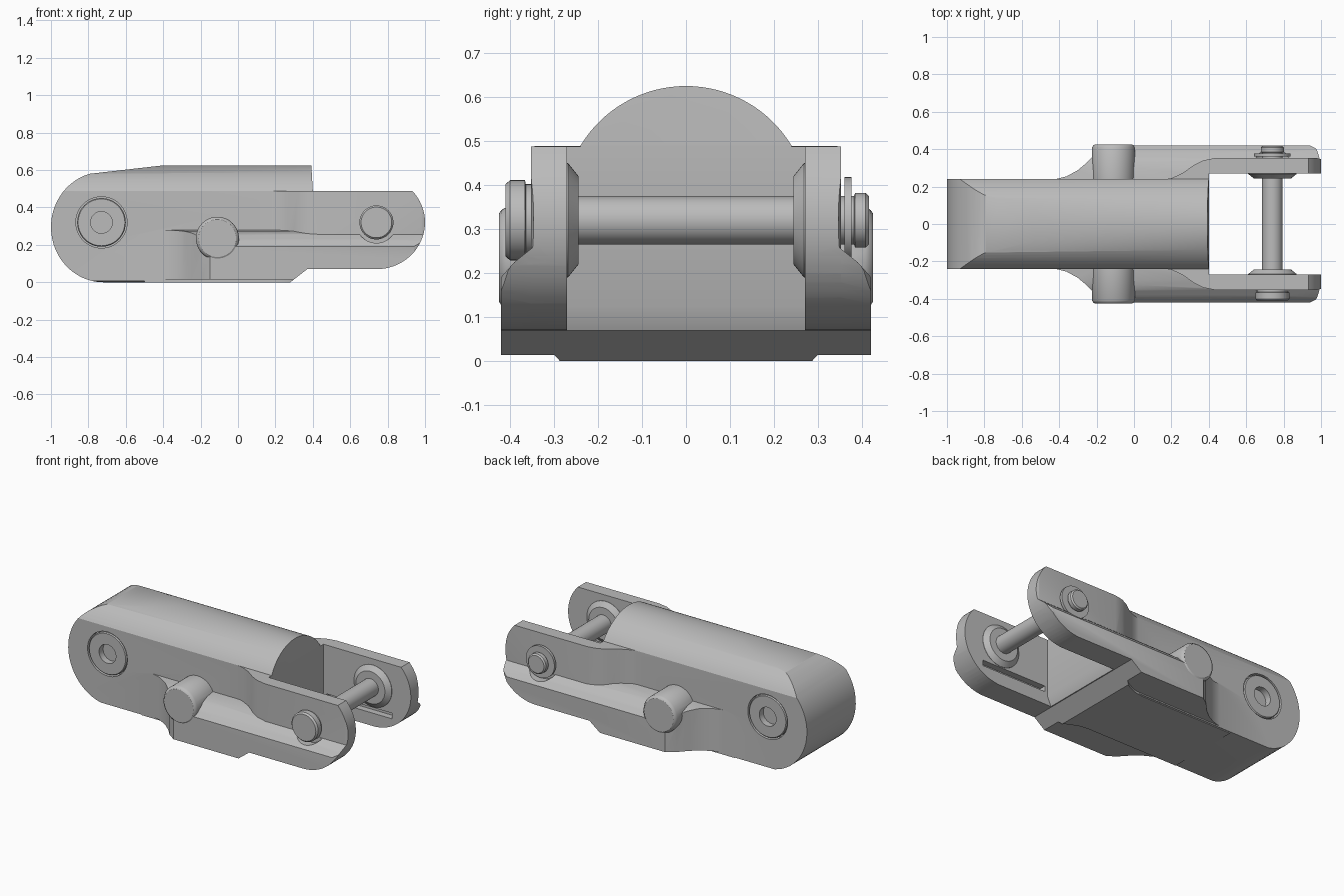
import bpy, bmesh, math
from mathutils import Vector

if "Cube" in bpy.data.objects:
    bpy.data.objects.remove(bpy.data.objects["Cube"])

steel = bpy.data.materials.new("plain grey steel")
steel.use_nodes = True
GREY = (0.5, 0.5, 0.5, 1)
steel.diffuse_color = GREY
steel.node_tree.nodes["Principled BSDF"].inputs["Base Color"].default_value = GREY


def prism(name, pts, axis, lo, hi):
    """Extrude a 2D outline along the given axis."""
    place = {"x": lambda p, t: (t, p[0], p[1]),
             "y": lambda p, t: (p[0], t, p[1]),
             "z": lambda p, t: (p[0], p[1], t)}[axis]
    bm = bmesh.new()
    face = bm.faces.new([bm.verts.new(place(p, lo)) for p in pts])
    new = bmesh.ops.extrude_face_region(bm, geom=[face])["geom"]
    shift = Vector(place((0, 0), hi - lo))
    bmesh.ops.translate(bm, vec=shift, verts=[v for v in new if isinstance(v, bmesh.types.BMVert)])
    bmesh.ops.recalc_face_normals(bm, faces=bm.faces)
    return finish(name, bm)


def lathe(name, x, z, rings, n=48):
    """Closed turned solid around a y-parallel axis; rings are (y, radius)."""
    bm = bmesh.new()
    loops = [[bm.verts.new((x + r * math.cos(2 * math.pi * i / n), y, z + r * math.sin(2 * math.pi * i / n)))
              for i in range(n)] for y, r in rings]
    for a, b in zip(loops, loops[1:]):
        for i in range(n):
            bm.faces.new((a[i], a[(i + 1) % n], b[(i + 1) % n], b[i]))
    bm.faces.new(loops[0])
    bm.faces.new(loops[-1])
    bmesh.ops.recalc_face_normals(bm, faces=bm.faces)
    return finish(name, bm)


def finish(name, bm):
    mesh = bpy.data.meshes.new(name)
    bm.to_mesh(mesh)
    bm.free()
    mesh.materials.append(steel)
    obj = bpy.data.objects.new(name, mesh)
    bpy.context.collection.objects.link(obj)
    return obj


def activate(obj):
    bpy.ops.object.select_all(action="DESELECT")
    obj.select_set(True)
    bpy.context.view_layer.objects.active = obj


def combine(obj, other, operation):
    mod = obj.modifiers.new("combine", "BOOLEAN")
    mod.operation, mod.object, mod.solver = operation, other, "EXACT"
    activate(obj)
    bpy.ops.object.modifier_apply(modifier=mod.name)
    bpy.data.objects.remove(other)


def arc(cx, cz, rx, rz, start, end, n):
    angles = [math.radians(start + (end - start) * i / n) for i in range(n + 1)]
    return [(cx + rx * math.cos(a), cz + rz * math.sin(a)) for a in angles]


def mirrored(half):
    """Complete a symmetric yz section from its +y half."""
    return half + [(-y, z) for y, z in reversed(half)]


def mirrored_plan(half):
    return half + [(x, -y) for x, y in reversed(half)]


PIN_X, PIN_Z = 0.74, 0.32
BUSH_X = -0.73

# Side silhouettes: rounded nose block and the full link with fork end
nose = arc(-0.72, 0.295, 0.28, 0.295, 105, 270, 28)
block_side = nose + [(0.28, 0), (0.37, 0.07), (0.42, 0.07), (0.4, 0.49), (0.392, 0.625), (-0.4, 0.625)]
fork_side = [(-0.72, 0), (0.28, 0), (0.37, 0.07)] + arc(PIN_X, PIN_Z, 0.26, 0.25, 270, 402, 26) + [(-0.72, 0.49)]

# Arched central block
body = prism("link_body", block_side, "y", -0.5, 0.5)
arch = arc(0, 0.345, 0.28, 0.28, 31, 149, 32)
combine(body, prism("arch", [(-0.24, 0.006), (0, 0), (0.24, 0.006)] + arch, "x", -1.2, 1.2), "INTERSECT")

# Fork cheeks, swept outward from the block
cheeks = prism("cheeks", fork_side, "y", -0.5, 0.5)
cheek_plan = [(-0.5, 0.235), (0.14, 0.235), (0.2, 0.245), (0.26, 0.272), (0.32, 0.315), (0.37, 0.34),
              (0.43, 0.352), (0.98, 0.352), (1.02, 0.34)]
combine(cheeks, prism("plan", mirrored_plan(cheek_plan), "z", -0.1, 1), "INTERSECT")

# Low side ledges with a sloping top
ledges = prism("ledges", fork_side, "y", -0.5, 0.5)
ledge_plan = [(-0.46, 0.22), (-0.42, 0.24), (-0.36, 0.255), (-0.3, 0.288), (-0.25, 0.33), (-0.2, 0.385),
              (-0.15, 0.42), (0.94, 0.42), (0.97, 0.405), (1.02, 0.35)]
combine(ledges, prism("plan", mirrored_plan(ledge_plan), "z", -0.1, 1), "INTERSECT")
ledge_section = [(0, 0.001), (0.42, 0.014), (0.421, 0.19), (0.39, 0.225), (0.35, 0.257), (0.3, 0.273), (0.2, 0.285)]
combine(ledges, prism("section", mirrored(ledge_section[1:]), "x", -1.2, 1.2), "INTERSECT")

combine(body, cheeks, "UNION")
combine(body, ledges, "UNION")

# Gap between the fork cheeks
gap = [(0.345, -0.1), (0.345, 0), (0.4, 0.125), (0.4, 0.49), (0.392, 0.8), (1.3, 0.8), (1.3, -0.1)]
combine(body, prism("gap", gap, "y", -0.27, 0.27), "DIFFERENCE")

# Cross lugs with softened rims
lug = [(-0.425, 0.1), (-0.42, 0.108), (-0.408, 0.115)]
combine(body, lathe("lugs", -0.11, 0.235, lug + [(-y, r) for y, r in reversed(lug)]), "UNION")

for s in (-1, 1):
    # Pin seat, bushing recess and inner cheek groove on each side
    combine(body, lathe("seat", PIN_X, PIN_Z, [(s * 0.353, 0.11), (s * 0.6, 0.11)]), "DIFFERENCE")
    combine(body, lathe("recess", BUSH_X, PIN_Z, [(s * 0.2, 0.137), (s * 0.3, 0.137)]), "DIFFERENCE")
    slot = [(0.42, 0.15), (0.87, 0.15), (0.87, 0.185), (0.42, 0.185)]
    combine(body, prism("slot", slot, "y", s * 0.25, s * 0.31), "DIFFERENCE")

soft = body.modifiers.new("soft edges", "BEVEL")
soft.width, soft.segments, soft.limit_method = 0.006, 2, "ANGLE"
soft.angle_limit = math.radians(40)

parts = [body]
for s, side in ((-1, "right"), (1, "left")):
    # Flush bushing with a blind bore
    bush = lathe(side + "_bushing", BUSH_X, PIN_Z, [(s * 0.19, 0.13), (s * 0.234, 0.13), (s * 0.24, 0.125)])
    combine(bush, lathe("bore", BUSH_X, PIN_Z, [(s * 0.195, 0.058), (s * 0.3, 0.058)]), "DIFFERENCE")
    # Conical collar inside the cheek
    collar = lathe(side + "_collar", PIN_X, PIN_Z, [(s * 0.275, 0.13), (s * 0.268, 0.13), (s * 0.244, 0.1)])
    parts += [bush, collar]

# Hinge pin, its head and the retaining washer
parts.append(lathe("hinge_pin", PIN_X, PIN_Z, [(-0.36, 0.055), (0.382, 0.055), (0.384, 0.062), (0.408, 0.062),
                                               (0.416, 0.054)]))
parts.append(lathe("pin_head", PIN_X, PIN_Z, [(-0.35, 0.082), (-0.364, 0.082), (-0.366, 0.091), (-0.4, 0.091),
                                              (-0.41, 0.082)]))
parts.append(lathe("retaining_washer", PIN_X, PIN_Z, [(0.36, 0.098), (0.376, 0.098)]))

for obj in parts:
    activate(obj)
    bpy.ops.object.shade_smooth_by_angle(angle=math.radians(32))
